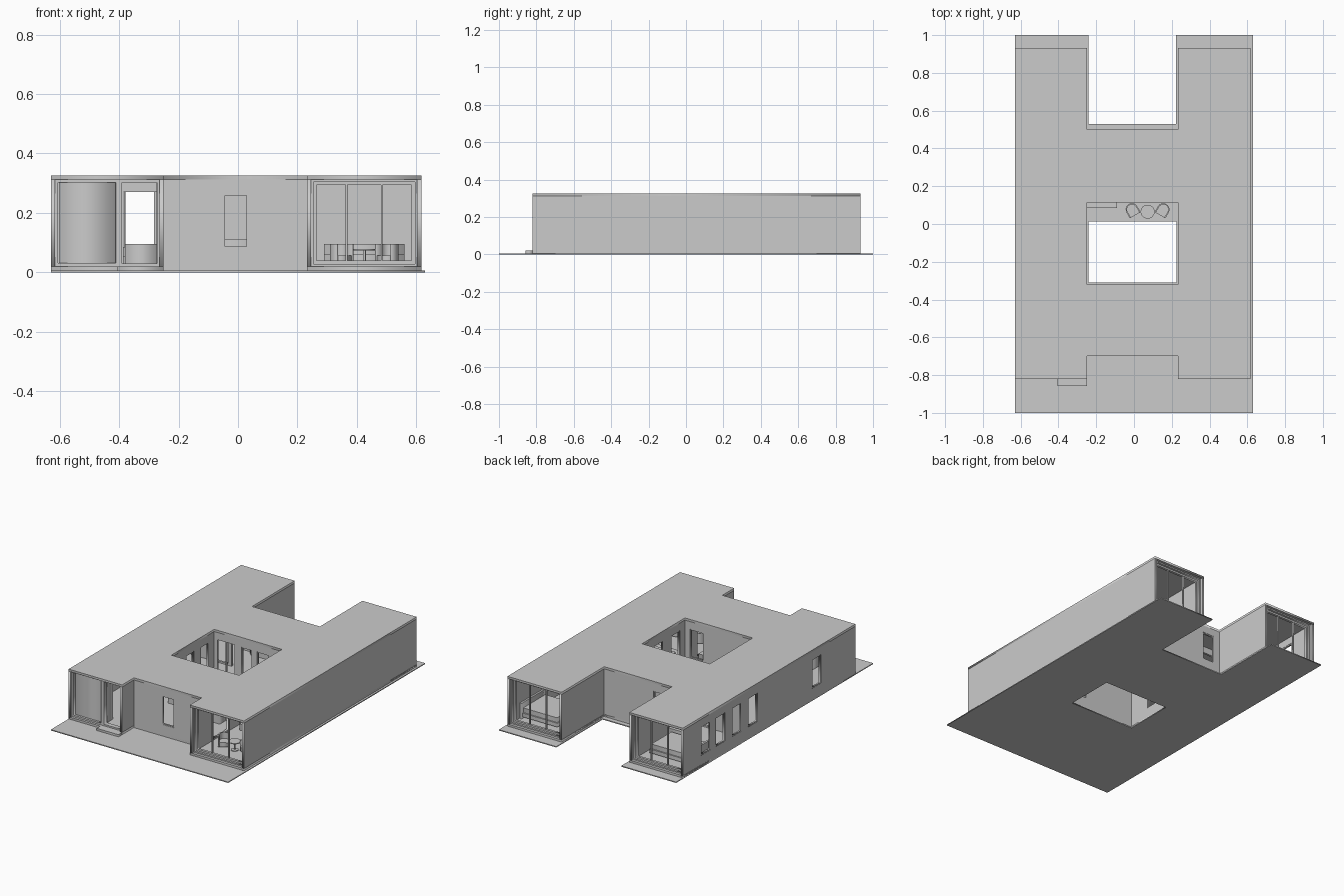
import bpy, math
from mathutils import Matrix

if "Cube" in bpy.data.objects:
    bpy.data.objects.remove(bpy.data.objects["Cube"])

FLOOR, TOP, T = 0.02, 0.326, 0.014
XL, XR, YF, YB = -0.63, 0.617, -0.82, 0.932      # outer house limits
IL, IR = -0.25, 0.232                            # inner faces of the two wings
WZ = (0.08, 0.265)                               # standard window heights


def rect(u0, u1, v0, v1):
    return [(u0, v0), (u1, v0), (u1, v1), (u0, v1)]


def prism(name, loops, thick, mat):
    """Flat outline with holes, extruded about its plane."""
    cu = bpy.data.curves.new(name, 'CURVE')
    cu.dimensions, cu.fill_mode, cu.extrude = '2D', 'BOTH', thick / 2
    for loop in loops:
        s = cu.splines.new('POLY')
        s.points.add(len(loop) - 1)
        for p, (u, v) in zip(s.points, loop):
            p.co = (u, v, 0, 1)
        s.use_cyclic_u = True
    tmp = bpy.data.objects.new(name, cu)
    bpy.context.collection.objects.link(tmp)
    bpy.context.view_layer.update()
    me = bpy.data.meshes.new_from_object(tmp.evaluated_get(bpy.context.evaluated_depsgraph_get()))
    bpy.data.objects.remove(tmp)
    ob = bpy.data.objects.new(name, me)
    me.transform(mat)
    bpy.context.collection.objects.link(ob)
    return ob


def flat(name, loops, z0, z1, mat=Matrix()):
    return prism(name, loops, z1 - z0, mat @ Matrix.Translation((0, 0, (z0 + z1) / 2)))


def box(name, x0, x1, y0, y1, z0, z1):
    return flat(name, [rect(x0, x1, y0, y1)], z0, z1)


def along_x(y):
    return Matrix(((1, 0, 0, 0), (0, 0, -1, y), (0, 1, 0, 0), (0, 0, 0, 1)))


def along_y(x):
    return Matrix(((0, 0, 1, x), (1, 0, 0, 0), (0, 1, 0, 0), (0, 0, 0, 1)))


def wall(name, mat, u0, u1, holes=(), frames=True):
    """Upright wall with framed openings (u0, u1, z0, z1)."""
    prism(name, [rect(u0, u1, 0.006, TOP - T)] + [rect(*h) for h in holes], T, mat)
    for a, b, c, d in holes if frames else ():
        f = 0.006
        prism(name + "_window_frame", [rect(a, b, c, d), rect(a + f, b - f, c + f, d - f)], 0.01, mat)


def win(u0, u1, z=WZ):
    return (u0, u1, *z)


# ground slab and house slabs
flat("ground_slab", [[(-.63, -1), (.63, -1), (.63, 1), (.222, 1), (.222, .53), (-.24, .53), (-.24, 1), (-.63, 1)],
                     rect(-.24, .225, -.31, .012)], 0, 0.006)
plan = [(XL, YF), (IL, YF), (IL, -.70), (IR, -.70), (IR, YF), (XR, YF),
        (XR, YB), (IR, YB), (IR, .5), (IL, .5), (IL, YB), (XL, YB)]
court = rect(IL, IR, -.32, .115)
flat("floor", [plan, court], 0.006, FLOOR)
flat("roof", [plan, court], TOP - T, TOP)

# outer walls
h = T / 2
wall("left_wall", along_y(XL + h), YF, YB,
     [win(.65, .745), win(.505, .6), win(.335, .43), win(.175, .27), win(-.47, -.38)])
wall("right_wall", along_y(XR - h), YF, YB)
wall("front_recess_wall", along_x(-.70 + h), IL, IR, [win(-.05, .035)])
wall("back_recess_wall", along_x(.5 - h), IL, IR, [win(-.21, -.12)])
for y0, y1 in ((YF, -.70), (.5, YB)):
    wall("left_wing_side", along_y(IL - h), y0, y1)
    wall("right_wing_side", along_y(IR + h), y0, y1)

# courtyard walls
wall("court_left_wall", along_y(IL - h), -.32, .115, [win(-.17, -.09), win(-.02, .06)])
wall("court_right_wall", along_y(IR + h), -.32, .115, [win(-.10, -.01), win(-.27, -.18)])
wall("court_front_wall", along_x(-.32 - h), IL - T, IR + T, [win(.10, .195)])
wall("court_back_wall", along_x(.115 + h), IL - T, IR + T,
     [win(-.235, -.10, (.025, .27)), win(-.055, .02), win(.055, .14)])
box("court_door_mullion", -.17, -.163, .117, .127, .025, .27)

# rooms inside
wall("left_partition", along_x(.30), XL + T, IL, [(-.385, -.275, .03, .27)], False)
wall("right_partition", along_x(.25), IR, XR - T)
wall("hall_partition", along_y(IR + h), -.70, -.32, [(-.6, -.45, .03, .27)], False)


def glazed_end(name, u0, u1, y, inward):
    """Large stepped window frame with two mullions closing a wing."""
    for i, (grow, w) in enumerate(((0.0, 0.008), (0.007, 0.012))):
        a, b, c, d = u0 + grow, u1 - grow, FLOOR + grow, TOP - T - grow
        prism(name + "_frame", [rect(a, b, c, d), rect(a + w, b - w, c + w, d - w)],
              0.016, along_x(y + inward * (.025 + i * .014)))
    for k in (1, 2):
        x = u0 + (u1 - u0) * k / 3
        box(name + "_mullion", x - .003, x + .003, y + inward * .039 - .006, y + inward * .039 + .006,
            FLOOR + .018, TOP - T - .018)


glazed_end("front_right_window", IR + T, XR - T, YF, 1)
glazed_end("back_right_window", IR + T, XR - T, YB, -1)
glazed_end("back_left_window", XL + T, IL - T, YB, -1)

# entrance end: solid panel, open doorway and step
box("entrance_panel", -.603, -.412, -.79, -.776, FLOOR, TOP - T)
prism("entrance_panel_frame", [rect(-.616, -.402, FLOOR, TOP - T), rect(-.605, -.41, .031, .303)], .02, along_x(-.795))
prism("door_frame", [rect(-.402, -.264, FLOOR, TOP - T), rect(-.39, -.272, .03, .303)], .03, along_x(-.79))
box("door_side_post", -.412, -.40, -.80, -.70, FLOOR, TOP - T)
box("open_door_leaf", -.275, -.267, -.775, -.66, FLOOR, .30)
box("front_step", -.405, -.25, -.857, -.82, 0.006, FLOOR)
box("court_step", -.25, -.09, .085, .115, 0.006, FLOOR)


def tub_chair(name, x, y, z, deg):
    """Round-backed chair opening toward -y before rotation."""
    m = Matrix.Translation((x, y, z)) @ Matrix.Rotation(math.radians(deg), 4, 'Z')
    arc = [(math.cos(math.pi * i / 10), math.sin(math.pi * i / 10)) for i in range(11)]
    ends = lambda r: [(r, -.035)] + [(r * c, r * s) for c, s in arc] + [(-r, -.035)]
    flat(name + "_back", [ends(.033) + ends(.026)[::-1]], .008, .075, m)
    flat(name + "_seat", [ends(.026)], .008, .036, m)


def disc(r):
    return [(r * math.cos(math.tau * i / 24), r * math.sin(math.tau * i / 24)) for i in range(24)]


def round_table(name, x, y, z, height):
    m = Matrix.Translation((x, y, z))
    flat(name + "_top", [disc(.037)], height - .005, height, m)
    flat(name + "_stem", [disc(.005)], .004, height - .005, m)
    flat(name + "_foot", [disc(.022)], 0, .004, m)


# terrace and living room seating
for name, x, y, z in (("terrace", .072, .065, .006), ("living", .425, -.64, FLOOR)):
    tub_chair(name + "_left_chair", x - .083, y + .012, z, 30)
    tub_chair(name + "_right_chair", x + .083, y + .012, z, -30)
    round_table(name + "_table", x, y, z, .058)


def bed(name, x0, x1, y0, y1):
    box(name + "_base", x0, x1, y0, y1, FLOOR + .01, .055)
    box(name + "_mattress", x0 + .008, x1 - .008, y0 + .008, y1 - .008, .055, .085)


# sofa, kitchen and beds
box("sofa_seat", .29, .56, -.40, -.31, FLOOR, .06)
box("sofa_back", .29, .56, -.31, -.29, FLOOR, .095)
box("kitchen_counter", -.15, .15, -.40, -.34, FLOOR, .11)
bed("right_bed", .34, .60, .58, .82)
box("right_headboard", .588, .60, .57, .83, FLOOR, .12)
bed("left_bed", -.60, -.30, .58, .80)
box("left_headboard", -.612, -.60, .57, .81, FLOOR, .13)
box("left_bed_bench", -.38, -.27, .52, .57, FLOOR, .095)
